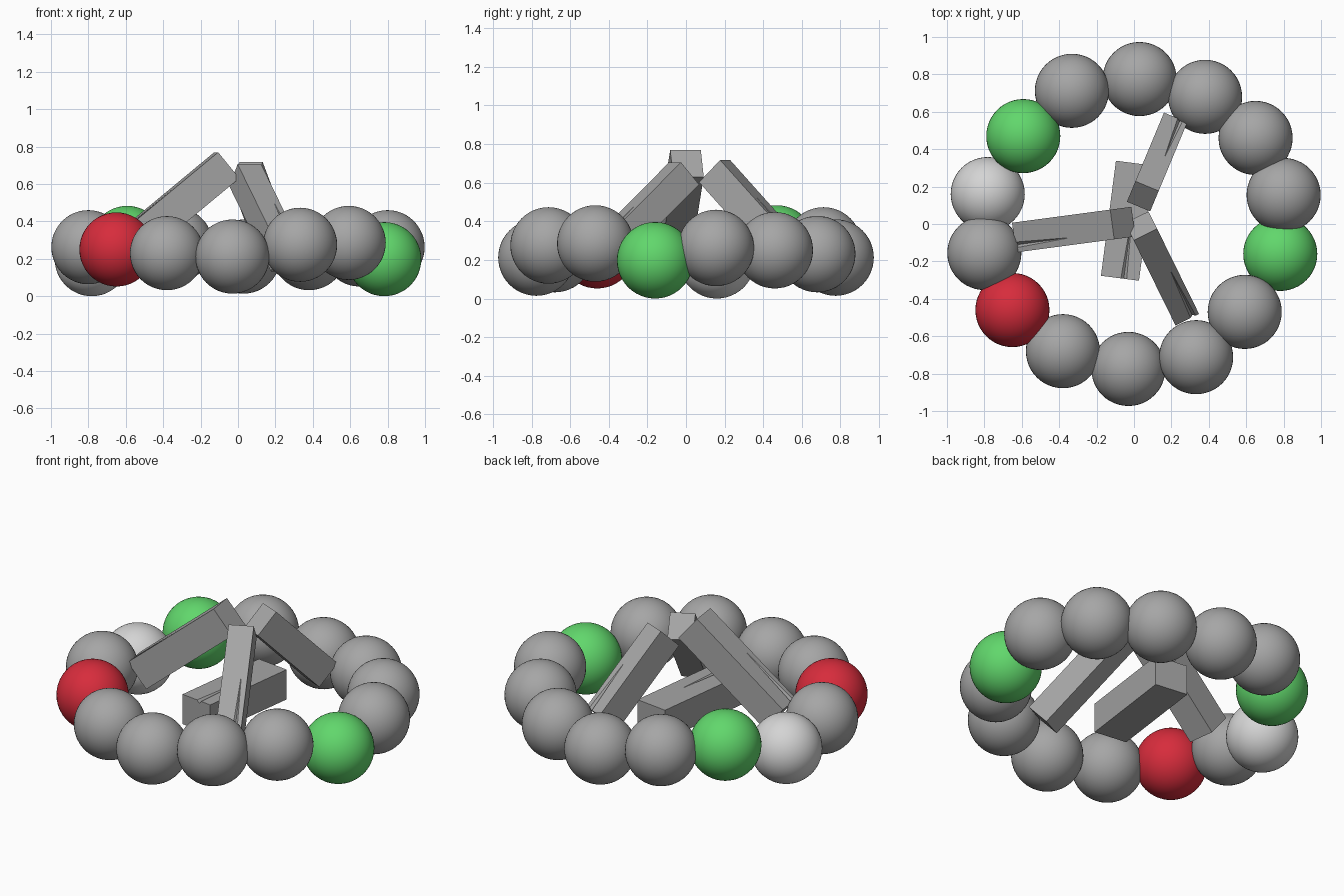
import bpy, bmesh
from mathutils import Vector, Matrix

if "Cube" in bpy.data.objects:
    bpy.data.objects.remove(bpy.data.objects["Cube"])


def material(name, rgb):
    m = bpy.data.materials.new(name)
    m.diffuse_color = (*rgb, 1)
    m.use_nodes = True
    m.node_tree.nodes["Principled BSDF"].inputs["Base Color"].default_value = m.diffuse_color
    return m


GRAY = material("gray", (0.38, 0.38, 0.38))
LIGHT = material("light_gray", (0.66, 0.66, 0.66))
GREEN = material("green", (0.12, 0.68, 0.15))
RED = material("red", (0.68, 0.025, 0.045))


def add_object(name, bm, mat):
    me = bpy.data.meshes.new(name)
    bmesh.ops.recalc_face_normals(bm, faces=bm.faces)
    bm.to_mesh(me)
    bm.free()
    ob = bpy.data.objects.new(name, me)
    bpy.context.collection.objects.link(ob)
    me.materials.append(mat)
    return ob


# Ring of stones: half the ring, repeated by a half turn
HALF = [(0.03, 0.775, 0.212), (0.38, 0.68, 0.23), (0.65, 0.46, 0.25),
        (0.80, 0.155, 0.262), (0.782, -0.16, 0.198), (0.592, -0.47, 0.285),
        (0.332, -0.712, 0.275)]
COLOURS = {4: GREEN, 9: RED, 11: LIGHT, 12: GREEN}
ring = HALF + [(-x, -y, z) for x, y, z in HALF]
for i, pos in enumerate(ring):
    bm = bmesh.new()
    bmesh.ops.create_uvsphere(bm, u_segments=48, v_segments=24, radius=0.198)
    for f in bm.faces:
        f.smooth = True
    stone = add_object(f"stone_{i + 1}", bm, COLOURS.get(i, GRAY))
    stone.location = pos


# Split logs: square bars between two end points, each with a thin crack
def log(name, top, low, w, h, crack_side):
    top, low = Vector(top), Vector(low)
    axis = (low - top).normalized()
    side = Vector((0, 0, 1)).cross(axis).normalized()
    up = axis.cross(side)
    frame = Matrix((axis, side, up)).transposed().to_4x4()
    frame.translation = (top + low) / 2
    length = (low - top).length

    bm = bmesh.new()
    bmesh.ops.create_cube(bm, size=1, matrix=Matrix.Diagonal((length, w, h, 1)))
    ob = add_object(name, bm, GRAY)
    ob.matrix_world = frame

    # Tapered crack running in from the lower end
    bm = bmesh.new()
    bmesh.ops.create_cone(bm, segments=4, cap_ends=True, radius1=0.016, radius2=0.001,
                          depth=length * 0.55, matrix=Matrix.Rotation(-1.5708, 4, 'Y'))
    cutter = add_object(name + "_crack_cutter", bm, GRAY)
    offset = Matrix.Translation((length * 0.24, crack_side * w, h / 2))
    cutter.matrix_world = frame @ offset
    cutter.hide_render = True
    cutter.hide_viewport = True
    mod = ob.modifiers.new("crack", 'BOOLEAN')
    mod.operation = 'DIFFERENCE'
    mod.solver = 'EXACT'
    mod.object = cutter


log("left_log", (-0.06, 0.005, 0.70), (-0.585, -0.065, 0.265), 0.16, 0.18, 0.25)
log("back_log", (0.047, 0.148, 0.66), (0.20, 0.515, 0.25), 0.135, 0.165, -0.2)
log("front_log", (0.038, -0.01, 0.648), (0.262, -0.465, 0.19), 0.14, 0.155, 0.25)
log("lying_log", (0.005, 0.325, 0.22), (-0.075, -0.29, 0.22), 0.205, 0.18, 0.1)
